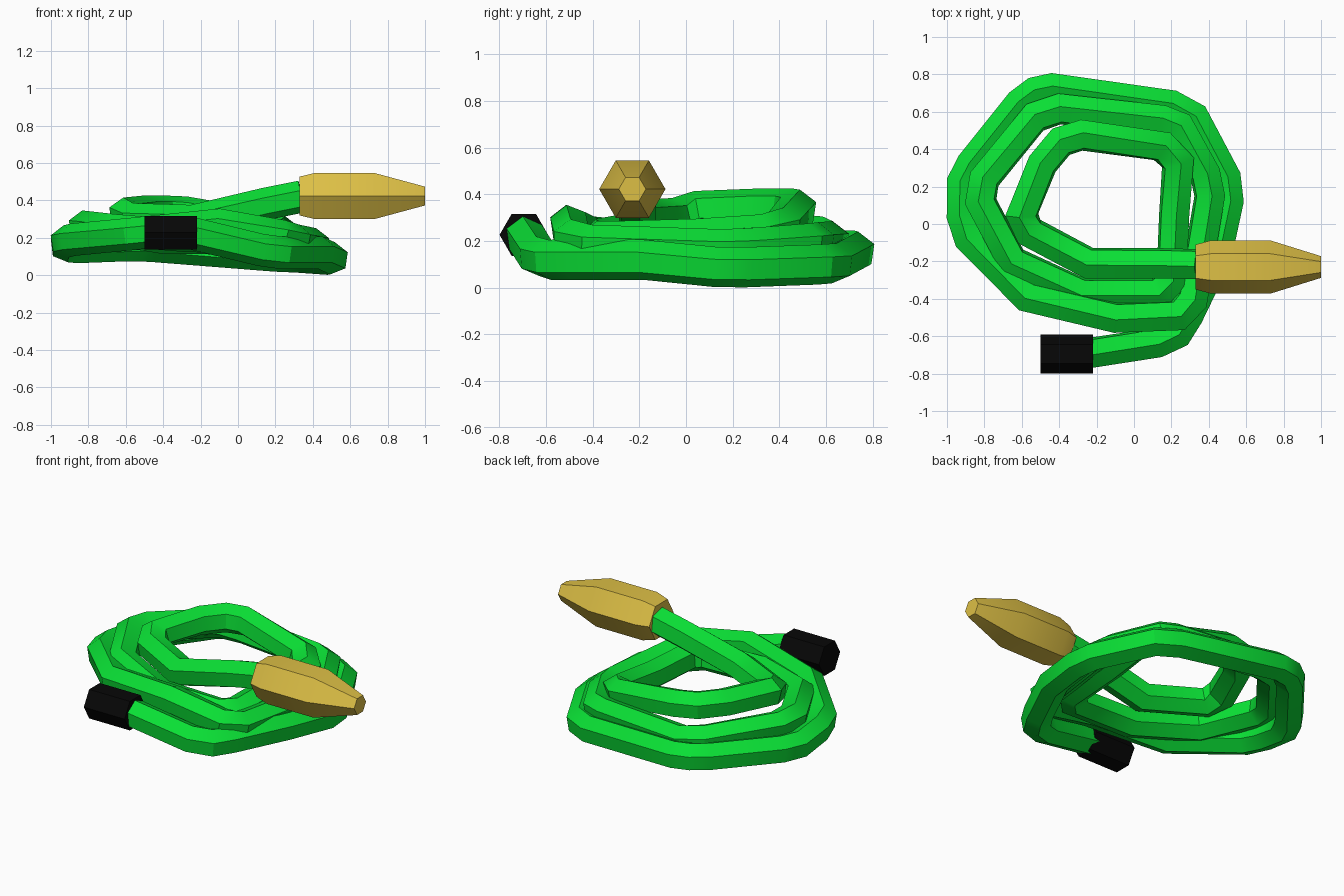
import bpy, bmesh, math
from mathutils import Vector

if "Cube" in bpy.data.objects:
    bpy.data.objects.remove(bpy.data.objects["Cube"])


def material(name, rgb):
    m = bpy.data.materials.new(name)
    m.diffuse_color = (*rgb, 1)
    m.use_nodes = True
    m.node_tree.nodes["Principled BSDF"].inputs["Base Color"].default_value = m.diffuse_color
    return m


GREEN = material("hose green", (0.003, 0.74, 0.035))
GOLD = material("brass gold", (0.72, 0.52, 0.06))
BLACK = material("connector black", (0.002, 0.002, 0.002))
UP = Vector((0, 0, 1))


def sweep(name, path, radii, mat, turn):
    """Hexagonal tube along a path, with mitred corners and capped ends."""
    pts = [Vector(p) for p in path]
    bm = bmesh.new()
    rings = []
    for i, p in enumerate(pts):
        a = (p - pts[i - 1]).normalized() if i else (pts[1] - p).normalized()
        b = (pts[i + 1] - p).normalized() if i + 1 < len(pts) else a
        t = (a + b).normalized()
        side = t.cross(UP).normalized()
        up = side.cross(t)
        mitre = 1 / max(t.dot(a), 0.7)
        ring = []
        for k in range(6):
            ang = math.radians(turn + 60 * k)
            ring.append(bm.verts.new(p + radii[i] * (side * math.cos(ang) * mitre
                                                     + up * math.sin(ang))))
        rings.append(ring)
    for r, s in zip(rings, rings[1:]):
        for k in range(6):
            n = (k + 1) % 6
            bm.faces.new((r[k], r[n], s[n], s[k]))
    bm.faces.new(rings[0])
    bm.faces.new(rings[-1])
    bmesh.ops.recalc_face_normals(bm, faces=bm.faces)
    me = bpy.data.meshes.new(name)
    bm.to_mesh(me)
    bm.free()
    me.materials.append(mat)
    ob = bpy.data.objects.new(name, me)
    bpy.context.collection.objects.link(ob)
    bpy.ops.object.select_all(action='DESELECT')
    ob.select_set(True)
    bpy.context.view_layer.objects.active = ob
    bpy.ops.object.shade_smooth_by_angle(angle=math.radians(30))
    return ob


# outer turn of the coil, starting just inside the black connector
outer = [(-.24, -.69, .222), (.12, -.635, .135), (.23, -.585, .12),
         (.29, -.49, .12), (.44, -.18, .12), (.505, .12, .09), (.49, .25, .088),
         (.32, .57, .1), (.2, .635, .105), (-.44, .725, .155), (-.53, .705, .16),
         (-.61, .645, .16), (-.87, .32, .15), (-.92, .22, .155), (-.92, .04, .18),
         (-.88, -.08, .19)]
# middle turn
middle = [(-.57, -.39, .22), (-.1, -.5, .27), (.23, -.49, .21), (.31, -.41, .185),
          (.405, .15, .165), (.38, .27, .17), (.24, .52, .19), (.15, .555, .195),
          (-.4, .615, .2), (-.53, .57, .22), (-.8, .24, .25), (-.82, .12, .26),
          (-.65, -.2, .24)]
# inner turn, rising to the nozzle
inner = [(-.28, -.37, .21), (.13, -.37, .2), (.2, -.3, .2), (.215, .05, .21),
         (.235, .33, .23), (.15, .415, .26), (-.28, .475, .335), (-.39, .44, .34),
         (-.49, .32, .34), (-.6, .05, .33), (-.56, -.04, .3), (-.24, -.21, .29),
         (.14, -.21, .38), (.34, -.215, .42)]
path = outer + middle + inner
sweep("hose", path, [.087] * len(path), GREEN, 22)

# tapered brass nozzle
sweep("nozzle", [(x, -.23, .423) for x in (.33, .41, .73, 1)],
      (.12, .142, .142, .058), GOLD, 0)

# black tap connector
sweep("tap_connector", [(x, -.695, .227) for x in (-.5, -.22)], (.104, .104), BLACK, 0)
